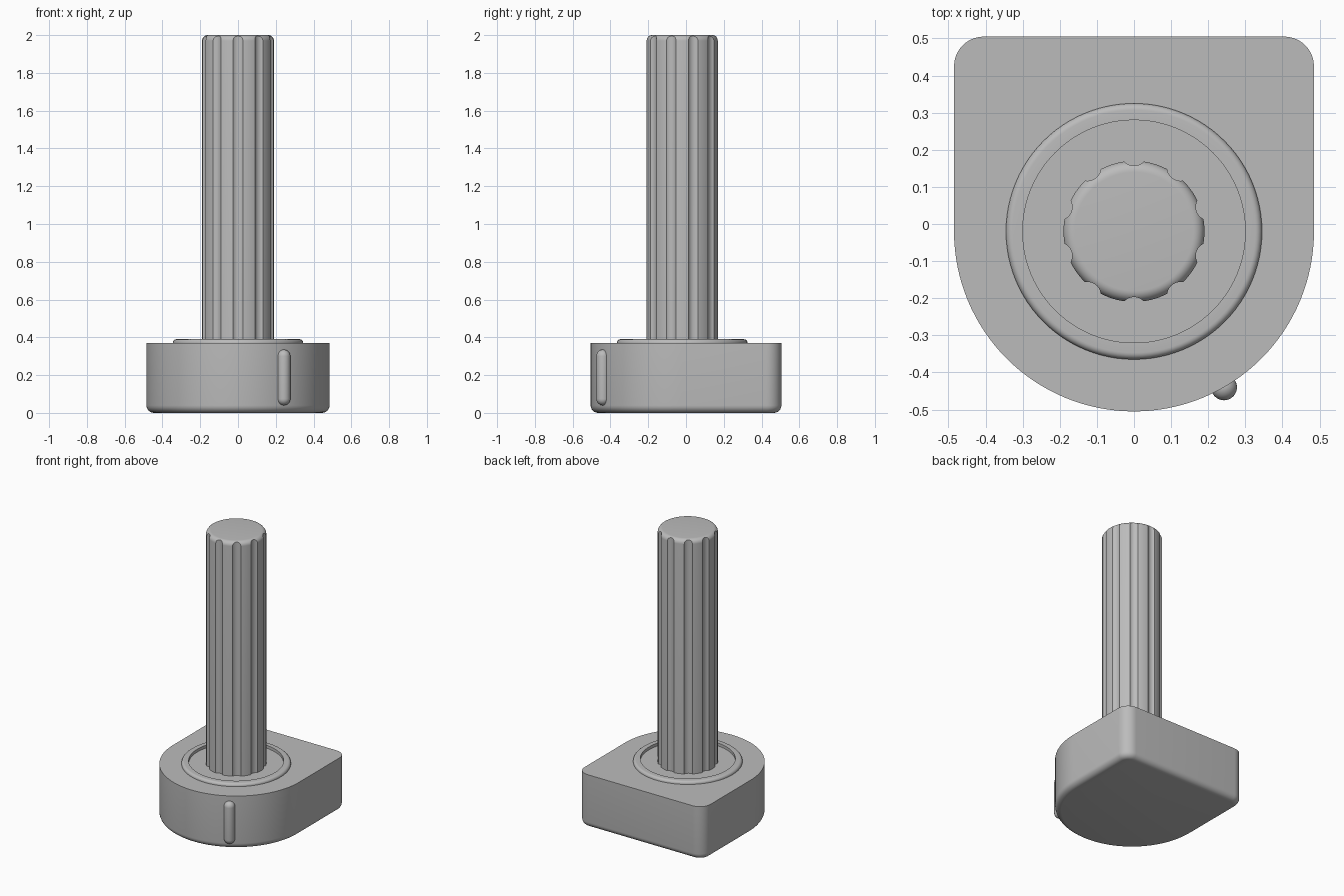
import bpy, bmesh
from math import sin, cos, pi, radians, sqrt

cube = bpy.data.objects.get("Cube")
if cube:
    bpy.data.objects.remove(cube)

GREY = (0.5, 0.5, 0.5, 1)
grey = bpy.data.materials.new("plain grey")
grey.use_nodes = True
grey.diffuse_color = GREY
grey.node_tree.nodes["Principled BSDF"].inputs["Base Color"].default_value = GREY

AXIS_Y = -0.02      # shaft axis, also centre of the rounded front
BODY_R = 0.485
BODY_TOP = 0.37
SHAFT_R = 0.19


def arc(cx, cy, r, start, end, n):
    angles = [radians(start + (end - start) * i / n) for i in range(n + 1)]
    return [(cx + r * cos(a), cy + r * sin(a)) for a in angles]


def finish(name, bm, location=(0, 0, 0)):
    bmesh.ops.recalc_face_normals(bm, faces=bm.faces)
    mesh = bpy.data.meshes.new(name)
    bm.to_mesh(mesh)
    bm.free()
    mesh.materials.append(grey)
    obj = bpy.data.objects.new(name, mesh)
    obj.location = location
    bpy.context.collection.objects.link(obj)
    return obj


def activate(obj):
    bpy.ops.object.select_all(action='DESELECT')
    obj.select_set(True)
    bpy.context.view_layer.objects.active = obj


def smooth(obj):
    activate(obj)
    bpy.ops.object.shade_smooth_by_angle(angle=radians(25))


def revolve(name, profile, location, steps=96, closed=False):
    """Spin a (radius, height) profile around z."""
    bm = bmesh.new()
    verts = [bm.verts.new((r, 0, z)) for r, z in profile]
    pairs = list(zip(verts, verts[1:] + verts[:1]))
    edges = [bm.edges.new(p) for p in (pairs if closed else pairs[:-1])]
    bmesh.ops.spin(bm, geom=verts + edges, cent=(0, 0, 0), axis=(0, 0, 1),
                   angle=2 * pi, steps=steps)
    bmesh.ops.remove_doubles(bm, verts=bm.verts, dist=1e-5)
    return finish(name, bm, location)


# Body: half-round front, square back with rounded corners, rounded underside
def outline(inset):
    r = 0.08 - inset
    cx, cy = BODY_R - 0.08, 0.505 - 0.08
    return (arc(0, AXIS_Y, BODY_R - inset, 180, 360, 64)
            + arc(cx, cy, r, 0, 90, 10) + arc(-cx, cy, r, 90, 180, 10))


bm = bmesh.new()
fillet = 0.04
levels = [(fillet * (1 - cos(a)), fillet * (1 - sin(a)))
          for a in [radians(90 - 15 * i) for i in range(7)]]
levels = [(fillet - c, fillet - s) for c, s in arc(0, 0, fillet, 90, 0, 6)]
levels.append((0, BODY_TOP))
rings = [[bm.verts.new((x, y, z)) for x, y in outline(inset)] for inset, z in levels]
for low, high in zip(rings, rings[1:]):
    for i in range(len(low)):
        bm.faces.new((low[i - 1], low[i], high[i], high[i - 1]))
bm.faces.new(rings[0])
bm.faces.new(rings[-1])
smooth(finish("base_body", bm))

# Raised collar ring around the shaft
collar = [(0.3, BODY_TOP - 0.01), (0.345, BODY_TOP - 0.01)]
collar += arc(0.327, 0.372, 0.018, 0, 90, 6) + [(0.3, 0.39)]
smooth(revolve("collar_ring", collar, (0, AXIS_Y, 0), closed=True))

# Shaft with rounded top edge
profile = [(0, 0.34), (SHAFT_R, 0.34)] + arc(SHAFT_R - 0.03, 1.97, 0.03, 0, 90, 8) + [(0, 2)]
shaft = revolve("fluted_shaft", profile, (0, AXIS_Y, 0), steps=120)

# Ten shallow grooves cut along the shaft
GROOVE_R, GROOVE_DEPTH = 0.036, 0.013
bm = bmesh.new()
for i in range(10):
    a = radians(18 + 36 * i)
    d = SHAFT_R - GROOVE_DEPTH + GROOVE_R
    made = bmesh.ops.create_cone(bm, cap_ends=True, segments=40, radius1=GROOVE_R,
                                 radius2=GROOVE_R, depth=2)
    bmesh.ops.translate(bm, verts=made["verts"], vec=(d * cos(a), d * sin(a), 1.2))
cutter = finish("groove_cutter", bm, (0, AXIS_Y, 0))
cutter.hide_render = True
cut = shaft.modifiers.new("grooves", 'BOOLEAN')
cut.object = cutter
cut.operation = 'DIFFERENCE'
cut.solver = 'EXACT'
activate(shaft)
bpy.ops.object.modifier_apply(modifier=cut.name)
bpy.data.objects.remove(cutter)
smooth(shaft)

# Pill-shaped marker rib on the front left of the body
RIB_R = 0.035
rib = arc(0, 0.04 + RIB_R, RIB_R, -90, 0, 8) + arc(0, 0.335 - RIB_R, RIB_R, 0, 90, 8)
smooth(revolve("marker_rib", rib,
               (BODY_R * 0.5, AXIS_Y - BODY_R * sqrt(3) / 2, 0), steps=32))
